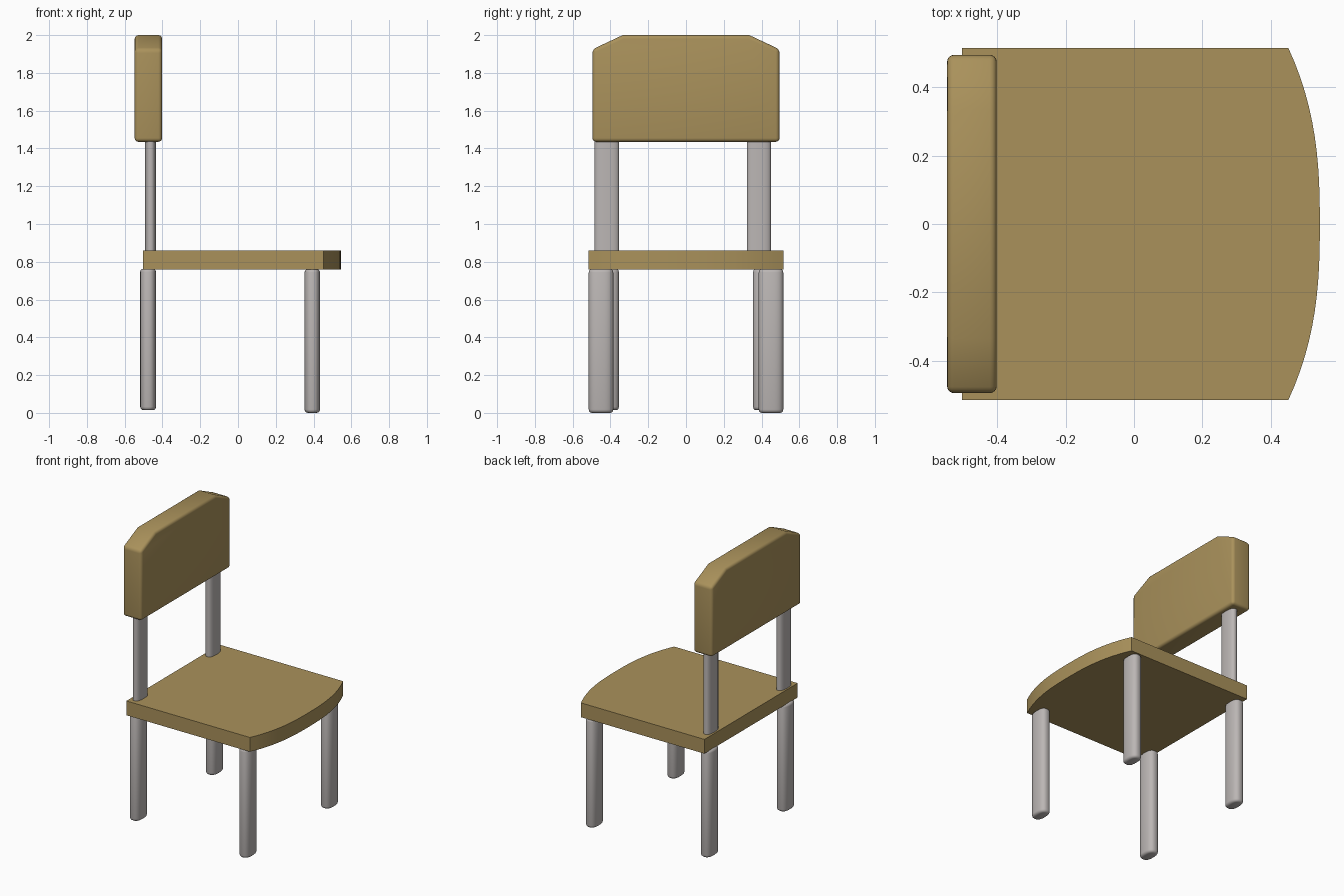
import bpy, bmesh, math

if "Cube" in bpy.data.objects:
    bpy.data.objects.remove(bpy.data.objects["Cube"])


def material(name, rgb):
    m = bpy.data.materials.new(name)
    m.diffuse_color = (*rgb, 1)
    m.use_nodes = True
    m.node_tree.nodes["Principled BSDF"].inputs["Base Color"].default_value = m.diffuse_color
    return m


WOOD = material("tan wood", (0.40, 0.285, 0.105))
METAL = material("warm grey", (0.50, 0.47, 0.46))


def extrude(name, points, offset, mat, bevel=0.0, segments=4):
    """Face through the points, extruded along offset, with optional rounded edges."""
    bm = bmesh.new()
    face = bm.faces.new([bm.verts.new(p) for p in points])
    top = bmesh.ops.extrude_face_region(bm, geom=[face])["geom"]
    bmesh.ops.translate(bm, vec=offset, verts=[v for v in top if isinstance(v, bmesh.types.BMVert)])
    bmesh.ops.recalc_face_normals(bm, faces=bm.faces)
    me = bpy.data.meshes.new(name)
    bm.to_mesh(me)
    bm.free()
    ob = bpy.data.objects.new(name, me)
    bpy.context.collection.objects.link(ob)
    me.materials.append(mat)
    bpy.ops.object.select_all(action='DESELECT')
    ob.select_set(True)
    bpy.context.view_layer.objects.active = ob
    if bevel:
        mod = ob.modifiers.new("round", 'BEVEL')
        mod.width, mod.segments = bevel, segments
        mod.limit_method, mod.angle_limit = 'ANGLE', math.radians(50)
        bpy.ops.object.modifier_apply(modifier=mod.name)
    bpy.ops.object.shade_smooth_by_angle(angle=math.radians(35))
    return ob


def oval_rod(name, x0, x1, y0, y1, z0, z1, bevel):
    """Upright rod with a softly squared oval section."""
    pts = []
    for i in range(32):
        a = 2 * math.pi * i / 32
        c, s = math.cos(a), math.sin(a)
        pts.append(((x0 + x1) / 2 + (x1 - x0) / 2 * math.copysign(abs(c) ** 0.8, c),
                    (y0 + y1) / 2 + (y1 - y0) / 2 * math.copysign(abs(s) ** 0.8, s), z0))
    return extrude(name, pts, (0, 0, z1 - z0), METAL, bevel, 3)


# Seat with a bowed front edge
seat = [(-0.503, 0.515, 0.76), (-0.503, -0.515, 0.76)]
for i in range(25):
    t = -1 + 2 * i / 24
    seat.append((0.452 + 0.092 * (1 - abs(t) ** 2.6), 0.515 * t, 0.76))
extrude("seat", seat, (0, 0, 0.10), WOOD)

# Backrest with clipped upper corners and rounded edges
back = [(-0.495, 1.435), (0.495, 1.435), (0.495, 1.925), (0.335, 2.0), (-0.335, 2.0), (-0.495, 1.925)]
rest = extrude("backrest", [(-0.547, y, z) for y, z in back], (0.145, 0, 0), WOOD, 0.02)

# Posts between seat and backrest
oval_rod("back_post_right", -0.492, -0.434, -0.484, -0.354, 0.84, 1.46, 0)
oval_rod("back_post_left", -0.492, -0.434, 0.322, 0.450, 0.84, 1.46, 0)

# Legs
for side, s in (("right", -1), ("left", 1)):
    oval_rod("front_leg_" + side, 0.352, 0.434, *sorted((s * 0.385, s * 0.515)), 0.0, 0.762, 0.018)
    oval_rod("back_leg_" + side, -0.518, -0.434, *sorted((s * 0.355, s * 0.485)), 0.014, 0.764, 0.018)
